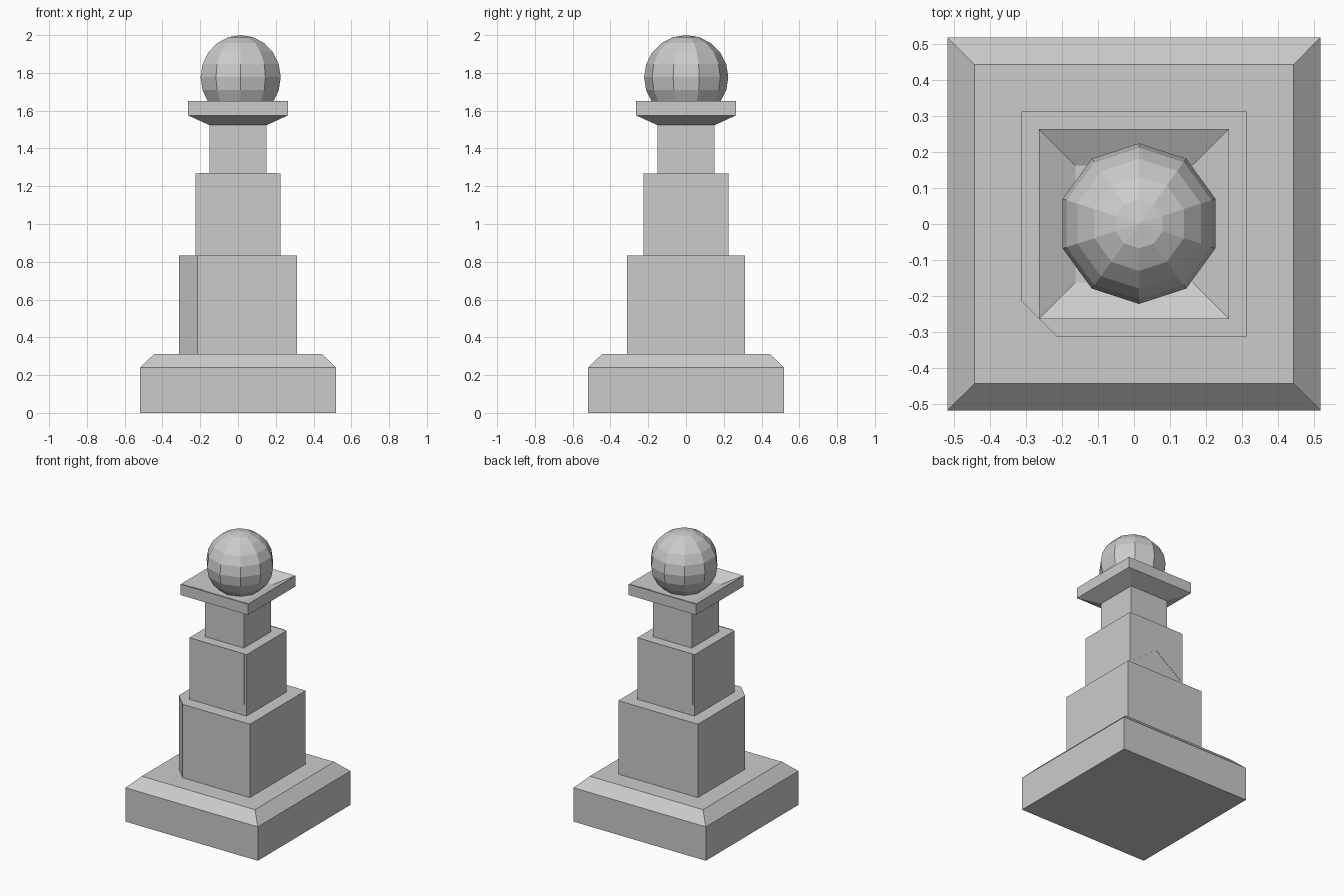
import bpy
import bmesh

cube = bpy.data.objects.get("Cube")
if cube:
    bpy.data.objects.remove(cube, do_unlink=True)

# One stone colour for the whole monument
GREY = (0.6, 0.6, 0.6, 1.0)
stone = bpy.data.materials.new("grey_stone")
stone.use_nodes = True
stone.diffuse_color = GREY
stone.node_tree.nodes["Principled BSDF"].inputs["Base Color"].default_value = GREY


def make_object(name, bm):
    bmesh.ops.recalc_face_normals(bm, faces=bm.faces)
    mesh = bpy.data.meshes.new(name)
    bm.to_mesh(mesh)
    bm.free()
    mesh.materials.append(stone)
    obj = bpy.data.objects.new(name, mesh)
    bpy.context.collection.objects.link(obj)
    return obj


def square(h):
    return [(-h, -h), (h, -h), (h, h), (-h, h)]


def stack(name, levels):
    """Closed solid through matching outlines, each given as (outline, z)."""
    bm = bmesh.new()
    rings = [[bm.verts.new((x, y, z)) for x, y in outline] for outline, z in levels]
    for low, high in zip(rings, rings[1:]):
        n = len(low)
        for i in range(n):
            j = (i + 1) % n
            bm.faces.new((low[i], low[j], high[j], high[i]))
    bm.faces.new(rings[0][::-1])
    bm.faces.new(rings[-1])
    return make_object(name, bm)


# Plinth with a sloped upper edge
stack("plinth", [(square(0.518), 0), (square(0.518), 0.24), (square(0.443), 0.313)])

# Lower block with one corner cut off
b, c = 0.312, 0.215
cut_corner = [(-b, -c), (-c, -b), (b, -b), (b, b), (-b, b)]
stack("lower_block", [(cut_corner, 0.313), (cut_corner, 0.833)])

# Upper block and neck
stack("upper_block", [(square(0.224), 0.833), (square(0.224), 1.268)])
stack("neck", [(square(0.152), 1.268), (square(0.152), 1.53)])

# Cap flares outward below and is dished on top
stack("cap", [(square(0.155), 1.525), (square(0.264), 1.575),
              (square(0.264), 1.652), (square(0.163), 1.602)])

# Thin panels with a notched lower edge on the front and back
panel_outline = [(-0.21, 0.91), (0, 1.063), (0.207, 0.91), (0.207, 1.27), (-0.21, 1.27)]
for name, side in (("front_panel", -1), ("back_panel", 1)):
    bm = bmesh.new()
    inner = [bm.verts.new((x, side * 0.222, z)) for x, z in panel_outline]
    face = bm.faces.new(inner)
    out = bmesh.ops.extrude_face_region(bm, geom=[face])["geom"]
    verts = [g for g in out if isinstance(g, bmesh.types.BMVert)]
    bmesh.ops.translate(bm, verts=verts, vec=(0, side * 0.004, 0))
    make_object(name, bm)

# Faceted ball finial, set slightly off centre
bm = bmesh.new()
bmesh.ops.create_uvsphere(bm, u_segments=10, v_segments=10, radius=0.223)
ball = make_object("ball_finial", bm)
ball.location = (0.014, 0.001, 1.777)
